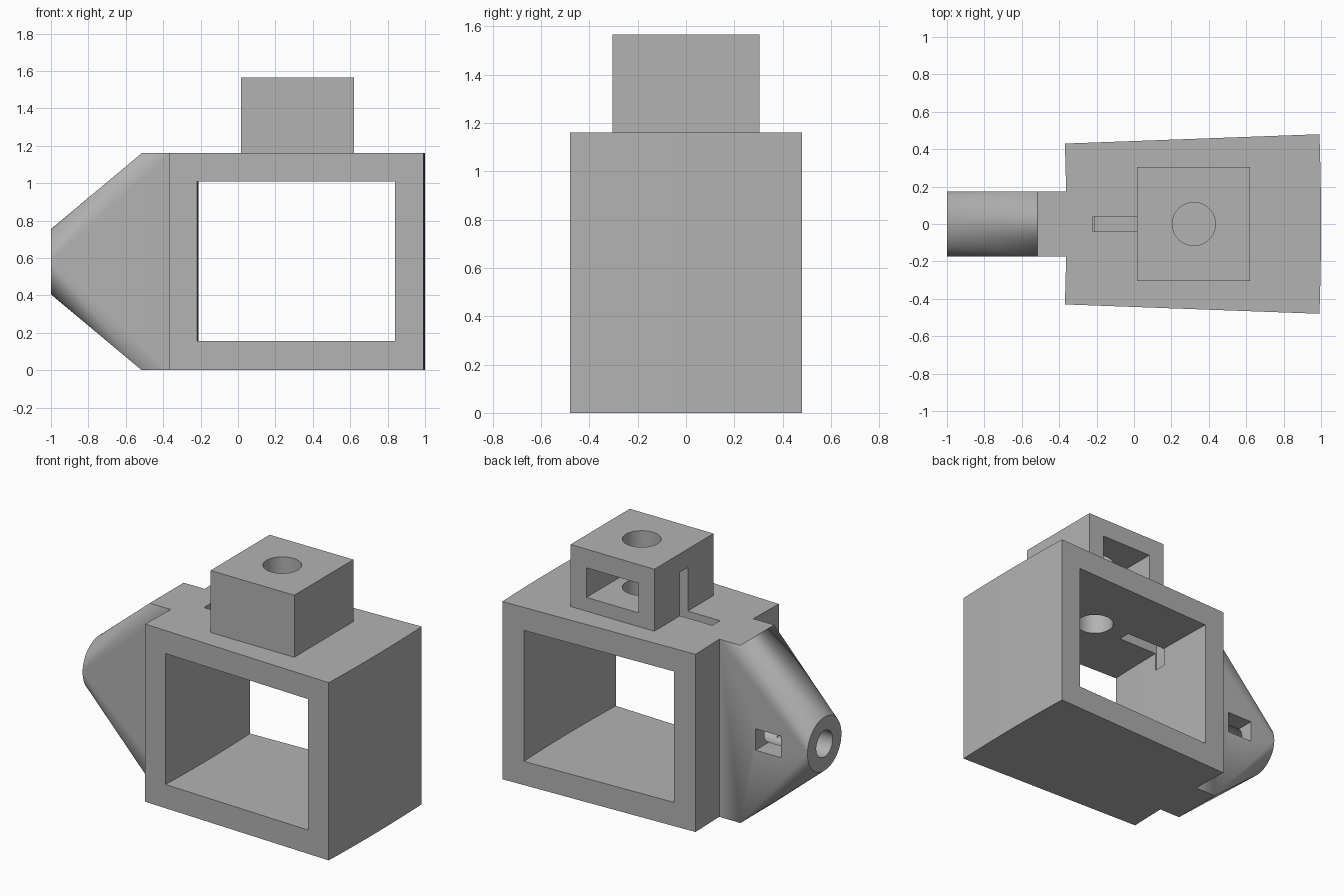
import bpy, bmesh, math
from mathutils import Matrix, Vector

old = bpy.data.objects.get("Cube")
if old:
    bpy.data.objects.remove(old, do_unlink=True)

# One plain grey for the whole model
grey = bpy.data.materials.new("plain grey")
grey.use_nodes = True
grey.diffuse_color = (0.45, 0.45, 0.45, 1)
grey.node_tree.nodes["Principled BSDF"].inputs["Base Color"].default_value = grey.diffuse_color


def finish(bm, name):
    bmesh.ops.recalc_face_normals(bm, faces=bm.faces)
    mesh = bpy.data.meshes.new(name)
    bm.to_mesh(mesh)
    bm.free()
    mesh.materials.append(grey)
    obj = bpy.data.objects.new(name, mesh)
    bpy.context.collection.objects.link(obj)
    return obj


def box(name, x, y, z):
    bm = bmesh.new()
    size = [b - a for a, b in (x, y, z)]
    mid = Vector([(a + b) / 2 for a, b in (x, y, z)])
    bmesh.ops.create_cube(bm, size=1, matrix=Matrix.Translation(mid) @ Matrix.Diagonal((*size, 1)))
    return finish(bm, name)


def rod(name, radius, length, centre, turn=0):
    bm = bmesh.new()
    bmesh.ops.create_cone(bm, cap_ends=True, segments=64, radius1=radius, radius2=radius, depth=length,
                          matrix=Matrix.Translation(centre) @ Matrix.Rotation(turn, 4, 'Y'))
    return finish(bm, name)


def sector(name, inner, outer, half_angle, z0, z1, steps=16):
    """Block bounded by two concentric arcs and two radial sides."""
    bm = bmesh.new()
    angles = [half_angle * (2 * i / steps - 1) for i in range(steps + 1)]
    outline = [(inner, a) for a in angles] + [(outer, a) for a in reversed(angles)]
    face = bm.faces.new([bm.verts.new((ARC_X + r * math.cos(a), r * math.sin(a), z0)) for r, a in outline])
    top = bmesh.ops.extrude_face_region(bm, geom=[face])["geom"]
    bmesh.ops.translate(bm, vec=(0, 0, z1 - z0), verts=[v for v in top if isinstance(v, bmesh.types.BMVert)])
    return finish(bm, name)


def cut(obj, cutters):
    bpy.context.view_layer.objects.active = obj
    for cutter in cutters:
        mod = obj.modifiers.new("cut", 'BOOLEAN')
        mod.operation = 'DIFFERENCE'
        mod.solver = 'EXACT'
        mod.object = cutter
        bpy.ops.object.modifier_apply(modifier=mod.name)


HEIGHT = 1.16
ARC_X = -12.08          # centre of the gently curved end walls
R_IN, R_OUT = 11.718, 13.08

# Main frame, a slightly tapered block with a window through it
frame = sector("main_frame", R_IN, R_OUT, 0.0367, 0, HEIGHT)
window = sector("window_cutter", R_IN + 0.152, R_OUT - 0.152, 0.05, 0.155, 1.01)

# Nose, a rectangular block tapering to a round end
bm = bmesh.new()
for x in (-0.515, -0.36):
    for y in (-0.175, 0.175):
        for z in (0, HEIGHT):
            bm.verts.new((x, y, z))
for i in range(96):
    a = math.tau * i / 96
    bm.verts.new((-1, 0.175 * math.cos(a), HEIGHT / 2 + 0.175 * math.sin(a)))
bmesh.ops.convex_hull(bm, input=bm.verts)
bmesh.ops.dissolve_limit(bm, angle_limit=0.001, verts=bm.verts, edges=bm.edges)
nose = finish(bm, "nose")

# Square head on top
head = box("head_block", (0.015, 0.62), (-0.305, 0.305), (HEIGHT, 1.565))

# Holes, pockets and the cable slot
top_hole = rod("top_hole_cutter", 0.115, 1.0, (0.32, 0, 1.3))
slot = box("slot_cutter", (-0.218, 0.08), (-0.04, 0.04), (0.89, 1.445))
head_pocket = box("head_pocket_cutter", (0.13, 0.505), (-0.19, 0.4), (1.25, 1.443))
nose_hole = rod("nose_hole_cutter", 0.085, 0.65, (-0.775, 0, HEIGHT / 2), math.pi / 2)
nose_pocket = box("nose_pocket_cutter", (-0.81, -0.625), (-0.07, 0.3), (0.505, 0.645))

cut(frame, [window, top_hole, slot])
cut(head, [top_hole, slot, head_pocket])
cut(nose, [nose_hole, nose_pocket])
for cutter in (window, top_hole, slot, head_pocket, nose_hole, nose_pocket):
    bpy.data.objects.remove(cutter, do_unlink=True)

# Smooth the round surfaces and keep hard edges crisp
for obj in (frame, nose, head):
    bpy.ops.object.select_all(action='DESELECT')
    obj.select_set(True)
    bpy.context.view_layer.objects.active = obj
    bpy.ops.object.shade_smooth_by_angle(angle=math.radians(15))
